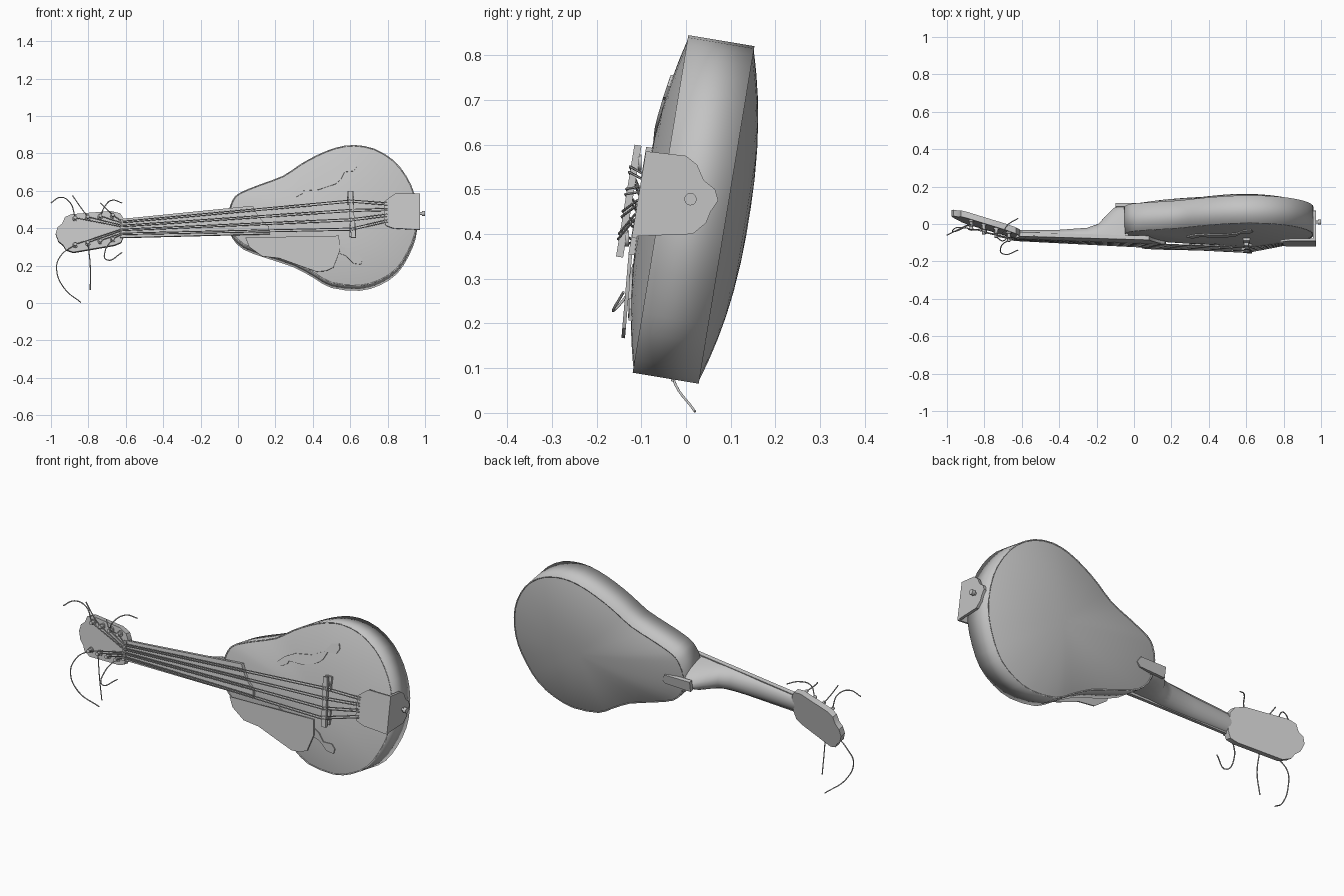
import bpy, bmesh, math
from mathutils import Vector
from mathutils.bvhtree import BVHTree

if "Cube" in bpy.data.objects:
    bpy.data.objects.remove(bpy.data.objects["Cube"])

grey = bpy.data.materials.new("plain grey")
grey.use_nodes = True
grey.diffuse_color = (.55, .55, .55, 1)
grey.node_tree.nodes["Principled BSDF"].inputs["Base Color"].default_value = (.55, .55, .55, 1)

LEAN = .165                              # the instrument leans back
BACK = Vector((0, .986, -LEAN))          # direction through the body depth


def place(x, z, d):
    """Point at x, z, sitting d behind the leaning face plane."""
    return Vector((x, -.06 + LEAN * (z - .45) + d, z))


def add(name, data):
    ob = bpy.data.objects.new(name, data)
    bpy.context.collection.objects.link(ob)
    data.materials.append(grey)
    return ob


def loft(name, rings, caps=True, angle=35):
    """Skin a row of equal closed rings."""
    bm = bmesh.new()
    rows = [[bm.verts.new(p) for p in r] for r in rings]
    n = len(rows[0])
    for a, b in zip(rows, rows[1:]):
        for i in range(n):
            j = (i + 1) % n
            bm.faces.new((a[i], a[j], b[j], b[i]))
    if caps:
        bm.faces.new(rows[0])
        bm.faces.new(rows[-1])
    bmesh.ops.recalc_face_normals(bm, faces=bm.faces)
    me = bpy.data.meshes.new(name)
    bm.to_mesh(me)
    bm.free()
    me.shade_smooth()
    me.set_sharp_from_angle(angle=math.radians(angle))
    return add(name, me)


def prism(name, pts, d, thick):
    """Extrude an outline backwards; d is a depth or a rule for it."""
    rule = d if callable(d) else (lambda x, z: d)
    front = [place(x, z, rule(x, z)) for x, z in pts]
    return loft(name, [front, [p + BACK * thick for p in front]])


def wire(name, pts, radius=.003, smooth=False):
    cu = bpy.data.curves.new(name, 'CURVE')
    cu.dimensions = '3D'
    cu.bevel_depth = radius
    cu.bevel_resolution = 1
    cu.resolution_u = 6
    cu.use_fill_caps = True
    sp = cu.splines.new('BEZIER' if smooth else 'POLY')
    if smooth:
        sp.bezier_points.add(len(pts) - 1)
        for b, p in zip(sp.bezier_points, pts):
            b.co = p
            b.handle_left_type = b.handle_right_type = 'AUTO'
    else:
        sp.points.add(len(pts) - 1)
        for s, p in zip(sp.points, pts):
            s.co = (*p, 1)
    return add(name, cu)


def rod(name, a, b, radius, sides=12):
    """Straight cylinder from a to b."""
    a, b = Vector(a), Vector(b)
    q = (b - a).to_track_quat('Z', 'Y')
    ring = [q @ Vector((radius * math.cos(t), radius * math.sin(t), 0))
            for t in (math.tau * i / sides for i in range(sides))]
    return loft(name, [[a + p for p in ring], [b + p for p in ring]])


# Pear-shaped body outline, refined once into a smoother loop
coarse = [Vector(p) for p in (
    (-.05, .49), (-.03, .55), (.01, .59), (.12, .635), (.24, .68), (.33, .74),
    (.42, .79), (.52, .83), (.62, .845), (.73, .825), (.83, .765), (.9, .68),
    (.945, .58), (.96, .47), (.95, .37), (.91, .27), (.85, .18), (.76, .12),
    (.65, .09), (.5, .105), (.41, .155), (.3, .215), (.15, .265), (.03, .31),
    (-.03, .37), (-.05, .43))]
outline = []
for i, p in enumerate(coarse):
    q = coarse[(i + 1) % len(coarse)]
    r = coarse[(i + 2) % len(coarse)]
    outline += [p, (9 * (p + q) - coarse[i - 1] - r) / 16]

DEPTH = .15
rim = loft("body_rim", [[place(*p, 0) + BACK * k for p in outline] for k in (0, DEPTH)], False)
wall = rim.modifiers.new("wall", 'SOLIDIFY')
wall.thickness = .006

centre = Vector((.55, .46))


def plate(name, start, bulge):
    """Domed plate filling the outline."""
    rings = []
    for s in (.988, .93, .84, .72, .58, .42, .25, .08):
        rise = bulge * (1 - s ** 2.3)
        rings.append([place(*(centre + (p - centre) * s), 0) + BACK * (start + rise)
                      for p in outline])
    ob = loft(name, rings, False, 50)
    bm = bmesh.new()
    bm.from_mesh(ob.data)
    bmesh.ops.holes_fill(bm, edges=[e for e in bm.edges if e.is_boundary and
                         all((v.co.xz - centre).length < .1 for v in e.verts)])
    bmesh.ops.recalc_face_normals(bm, faces=bm.faces)
    if sum(f.normal.y * bulge for f in bm.faces) < 0:
        bmesh.ops.reverse_faces(bm, faces=bm.faces)
    bm.to_mesh(ob.data)
    bm.free()
    return ob


top = plate("top_plate", .003, -.046)
plate("back_plate", DEPTH - .003, .054)

# Scroll sound holes draped on the top plate
bvh = BVHTree.FromPolygons([v.co for v in top.data.vertices],
                           [list(f.vertices) for f in top.data.polygons])
scroll = [(.28, .58), (.31, .565), (.345, .585), (.35, .6), (.43, .605), (.52, .635),
          (.55, .66), (.57, .7), (.62, .705), (.635, .73), (.625, .755), (.585, .745),
          (.55, .7), (.48, .665), (.38, .645), (.32, .615)]


def opposite(x, z):
    axis = .47 + .06 * (x - .45)
    return x + .12 * (z - axis), 2 * axis - z


for side, pts in (("upper", scroll), ("lower", [opposite(*p) for p in scroll])):
    draped = [bvh.ray_cast(Vector((x, -1, z)), Vector((0, 1, 0)))[0] for x, z in pts]
    loft(side + "_sound_hole", [[p - BACK * k for p in draped] for k in (.006, 0)])

# Neck with rounded back swelling into the heel
sections = [(-.63, .35, .45, .0, .035), (-.4, .355, .47, -.01, .035),
            (-.25, .36, .485, -.015, .045), (-.19, .365, .49, -.018, .065),
            (-.15, .37, .49, -.02, .11), (-.11, .37, .495, -.02, .15),
            (-.08, .373, .498, -.022, .164), (-.03, .375, .5, -.025, .165)]
rings = []
for x, low, high, front, back in sections:
    arc = [math.pi * i / 10 for i in range(11)]
    rings.append([place(x, (low + high) / 2 + (high - low) / 2 * math.cos(t), front)
                  + BACK * (back - front) * math.sin(t) for t in arc])
loft("neck", rings)
prism("heel_cap", [(-.1, .385), (.05, .39), (.07, .41), (.05, .44), (-.1, .44)], .155, .02)

prism("fingerboard", [(-.62, .35), (.17, .37), (.165, .41), (.13, .44), (.1, .48),
                      (.08, .52), (-.62, .45)], lambda x, z: -.033 - .045 * x, .022)
prism("nut", [(-.632, .35), (-.615, .35), (-.615, .45), (-.632, .45)], -.012, .025)


# Headstock angled backwards
def head_depth(x, z):
    return .32 * (-.62 - x)


prism("headstock", [(-.61, .36), (-.625, .325), (-.66, .31), (-.88, .272), (-.92, .285),
                    (-.935, .31), (-.96, .33), (-.975, .37), (-.965, .405), (-.94, .425),
                    (-.925, .46), (-.89, .475), (-.68, .492), (-.63, .48), (-.61, .45)],
      head_depth, .034)

# Tuning posts, four on each side
posts = {}
for row, base, step in (("lower", .31, .01), ("upper", .452, .005)):
    for k in range(4):
        x, z = -.87 + .067 * k, base + step * k
        foot = place(x, z, head_depth(x, z))
        posts[row, k] = foot - BACK * .022
        rod(f"{row}_post_{k}", foot + BACK * .01, foot - BACK * .032, .009)
        rod(f"{row}_collar_{k}", foot, foot - BACK * .01, .015)

# Paired strings from posts over nut and bridge to the tailpiece
for i in range(8):
    pair, shift = i // 2, (.006 if i % 2 else -.006)
    post = posts["lower", 3 - i] if i < 4 else posts["upper", i - 4]
    wire(f"string_{i}", [post, place(-.622, .37 + .021 * pair + shift * .7, -.015),
                         place(.605, .395 + .05 * pair + shift, -.082),
                         place(.8, .44 + .03 * pair + shift, -.052)], .0028)

# Loose string ends curling off the posts
for row, k, path in (
        ("upper", 0, [(-.9, -.01, .54), (-.95, -.035, .565), (-1, -.06, .535)]),
        ("upper", 1, [(-.84, -.03, .51), (-.885, -.03, .575)]),
        ("upper", 2, [(-.71, -.05, .52), (-.67, .0, .55), (-.62, .03, .535)]),
        ("upper", 3, [(-.7, -.09, .5), (-.735, -.07, .535)]),
        ("lower", 0, [(-.95, -.02, .25), (-.97, -.04, .18), (-.93, -.03, .08), (-.84, .02, .003)]),
        ("lower", 1, [(-.79, -.05, .2), (-.79, -.03, .07)]),
        ("lower", 3, [(-.71, -.12, .28), (-.7, -.16, .23), (-.62, -.14, .27)])):
    wire(f"{row}_loose_end_{k}", [posts[row, k]] + path, .003, True)

# Bridge: bar on two feet with thumb wheels
prism("bridge_bar", [(.605, .35), (.63, .35), (.612, .6), (.587, .6)], -.08, .016)
for z in (.39, .56):
    x = .608 - .07 * (z - .475)
    prism("bridge_foot", [(x - .018, z - .035), (x + .018, z - .035),
                          (x + .018, z + .035), (x - .018, z + .035)], -.053, .02)
    rod("bridge_wheel", place(x, z, -.066), place(x, z, -.058), .018)

# Raised pickguard
prism("pickguard", [(.04, .35), (.54, .36), (.545, .28), (.51, .19), (.47, .172), (.42, .168),
                    (.33, .2), (.22, .24), (.13, .25), (.06, .3)],
      lambda x, z: -.038 - .08 * (z - .17), .008)

# Tailpiece cover folded over the rim, with the strap button
prism("tailpiece_cover", [(.78, .44), (.79, .415), (.83, .4), (.972, .392), (.972, .585),
                          (.84, .585), (.81, .565), (.78, .54)], -.052, .012)
flap = [(-.088, .585), (.0, .575), (.025, .555), (.04, .52), (.065, .5), (.072, .475),
        (.055, .45), (.045, .425), (.015, .4), (-.115, .395)]
loft("tailpiece_flap", [[Vector((x, y, z)) for y, z in flap] for x in (.957, .972)])
rod("button_stem", (.96, .01, .478), (.985, .01, .478), .008)
rod("strap_button", (.983, .01, .478), (1, .01, .478), .014)
